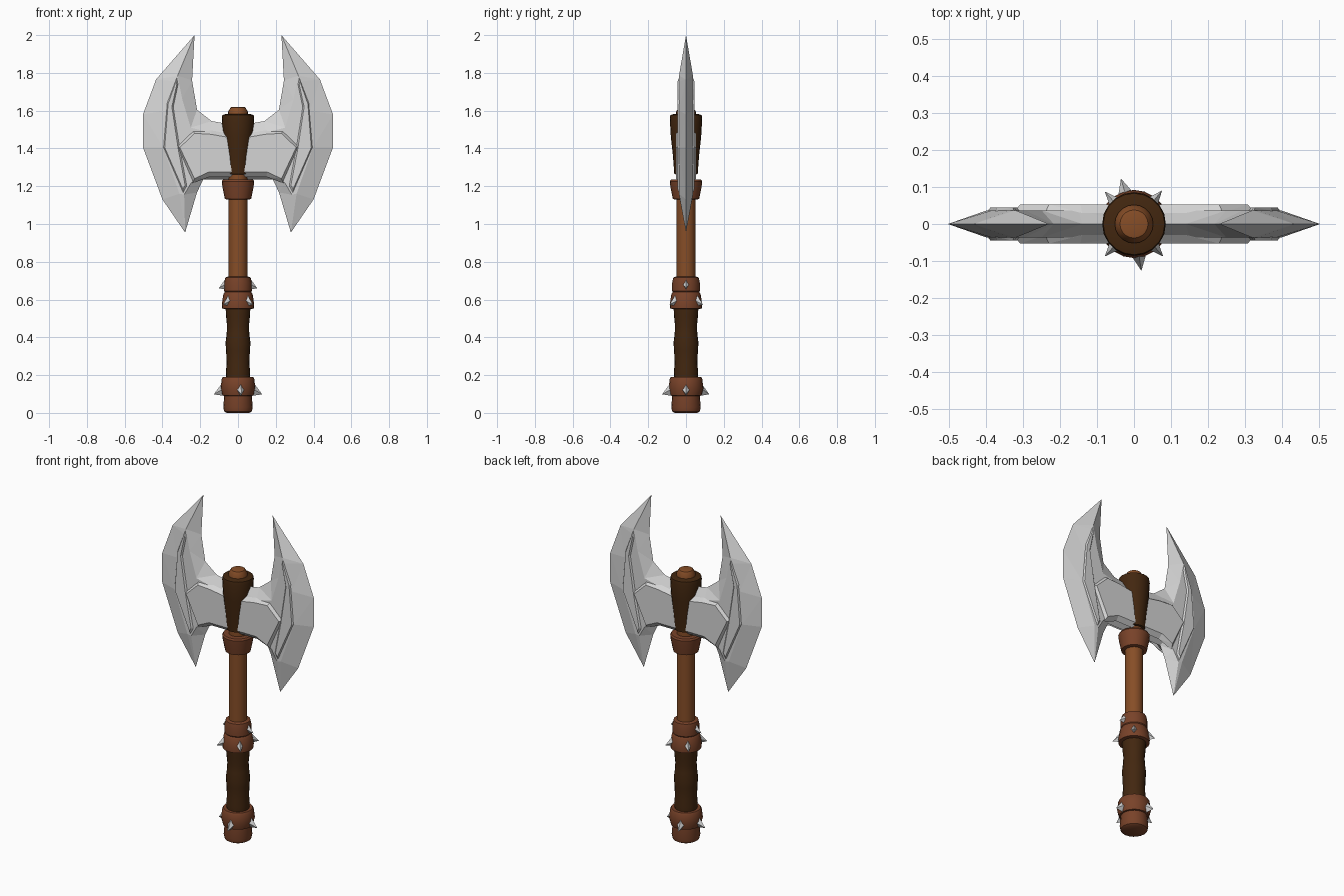
import bpy, bmesh, math
from mathutils import Vector

if "Cube" in bpy.data.objects:
    bpy.data.objects.remove(bpy.data.objects["Cube"])


def material(name, rgb):
    m = bpy.data.materials.new(name)
    m.diffuse_color = (*rgb, 1)
    m.use_nodes = True
    m.node_tree.nodes["Principled BSDF"].inputs["Base Color"].default_value = m.diffuse_color
    return m


STEEL = material("steel", (0.66, 0.66, 0.66))
WOOD = material("shaft wood", (0.24, 0.075, 0.02))
LEATHER = material("band leather", (0.19, 0.055, 0.022))
DARK = material("dark wrap", (0.055, 0.02, 0.005))


def finish(bm, name, mat, smooth=False):
    me = bpy.data.meshes.new(name)
    bm.to_mesh(me)
    bm.free()
    me.materials.append(mat)
    ob = bpy.data.objects.new(name, me)
    bpy.context.collection.objects.link(ob)
    if smooth:
        bpy.ops.object.select_all(action='DESELECT')
        ob.select_set(True)
        bpy.context.view_layer.objects.active = ob
        bpy.ops.object.shade_smooth_by_angle(angle=math.radians(32))
    return ob


def lathe(name, profile, mat, sides=20):
    """Closed solid of revolution from (radius, z) pairs, bottom to top."""
    bm = bmesh.new()
    rings = []
    for r, z in profile:
        rings.append([bm.verts.new((r * math.cos(2 * math.pi * i / sides),
                                    r * math.sin(2 * math.pi * i / sides), z))
                      for i in range(sides)])
    for a, b in zip(rings, rings[1:]):
        for i in range(sides):
            j = (i + 1) % sides
            bm.faces.new((a[i], a[j], b[j], b[i]))
    bm.faces.new(rings[0][::-1])
    bm.faces.new(rings[-1])
    return finish(bm, name, mat, True)


def facet(name, outer, inner, y0, y1):
    """Bevelled plate: outer loop at depth y0, inner loop at y1, mirrored in x and y."""
    bm = bmesh.new()
    a = [bm.verts.new((x, -y0, z)) for x, z in outer]
    b = [bm.verts.new((x, -y1, z)) for x, z in inner]
    cap = bm.faces.new(b)
    n = len(a)
    for i in range(n):
        j = (i + 1) % n
        if outer[i][0] == 0 and outer[j][0] == 0:
            continue  # open on the mirror plane
        bm.faces.new((a[i], a[j], b[j], b[i]))
    bmesh.ops.recalc_face_normals(bm, faces=bm.faces)
    cap.normal_update()
    if cap.normal.y > 0:
        bmesh.ops.reverse_faces(bm, faces=bm.faces)
    bmesh.ops.triangulate(bm, faces=bm.faces)
    ob = finish(bm, name, STEEL)
    mod = ob.modifiers.new("mirror", 'MIRROR')
    mod.use_axis = (True, True, False)
    mod.merge_threshold = 0.0005
    return ob


# Blade body: sharp outline at y = 0 rising to a flat ridge
facet("blade_body",
      [(0, 1.52), (.14, 1.545), (.217, 1.605), (.243, 1.76), (.23, 2.0), (.434, 1.765),
       (.503, 1.58), (.503, 1.405), (.40, 1.13), (.28, .955), (.217, 1.167),
       (.185, 1.235), (0, 1.235)],
      [(0, 1.455), (.15, 1.485), (.25, 1.51), (.295, 1.66), (.32, 1.785), (.335, 1.755),
       (.383, 1.60), (.397, 1.405), (.31, 1.16), (.285, 1.155), (.25, 1.215),
       (.195, 1.265), (0, 1.265)], 0, .037)

# Raised crescent along each cutting edge
facet("blade_crescent",
      [(.323, 1.78), (.376, 1.64), (.396, 1.405), (.29, 1.16), (.268, 1.20),
       (.305, 1.40), (.34, 1.62), (.315, 1.74)],
      [(.328, 1.755), (.37, 1.635), (.388, 1.405), (.292, 1.185), (.28, 1.205),
       (.317, 1.40), (.35, 1.62), (.324, 1.74)], .034, .045)

# Raised centre plate joining both blades
facet("blade_centre_plate",
      [(0, 1.47), (.14, 1.495), (.24, 1.495), (.325, 1.41), (.24, 1.215),
       (.15, 1.25), (0, 1.25)],
      [(0, 1.45), (.145, 1.475), (.23, 1.48), (.308, 1.405), (.23, 1.24),
       (.155, 1.275), (0, 1.275)], .03, .053)

# Handle parts from bottom to top
lathe("pommel", [(.06, 0), (.073, .008), (.078, .03), (.073, .09), (.073, .1)], LEATHER)
lathe("pommel_band", [(.072, .09), (.082, .092), (.092, .13), (.086, .18), (.08, .19), (.06, .19)], LEATHER)
lathe("grip", [(.062, .18), (.064, .22), (.06, .26), (.063, .33), (.066, .37),
               (.06, .42), (.058, .46), (.063, .51), (.066, .56)], DARK)
lathe("lower_ring", [(.07, .55), (.085, .553), (.086, .575), (.077, .63), (.07, .64)], LEATHER)
lathe("upper_ring", [(.066, .635), (.073, .645), (.073, .69), (.067, .717), (.05, .722)], LEATHER)
lathe("shaft", [(.05, .7), (.05, 1.29)], WOOD)
lathe("head_collar", [(.06, 1.13), (.07, 1.133), (.083, 1.2), (.086, 1.225), (.08, 1.235), (.05, 1.235)], LEATHER)
lathe("head_sleeve", [(.05, 1.262), (.062, 1.265), (.069, 1.36), (.08, 1.46), (.086, 1.56),
                      (.083, 1.577), (.06, 1.583)], DARK)
lathe("top_cap", [(.052, 1.57), (.052, 1.595), (.038, 1.618), (.03, 1.62)], WOOD)


def spikes(name, z, radius, reach, angles, size):
    """Drooping four-sided spikes standing out from a band."""
    bm = bmesh.new()
    for deg in angles:
        t = math.radians(deg)
        out = Vector((math.cos(t), math.sin(t), 0))
        side = Vector((-math.sin(t), math.cos(t), 0))
        up = Vector((0, 0, 1))
        c = out * radius + up * z
        base = [bm.verts.new(c + side * (size * .62 * u) + up * (size * v))
                for u, v in ((1, 0), (0, 1), (-1, 0), (0, -1))]
        tip = bm.verts.new(out * reach + up * (z - size * .8))
        for i in range(4):
            bm.faces.new((base[i], base[(i + 1) % 4], tip))
        bm.faces.new(base[::-1])
    bmesh.ops.recalc_face_normals(bm, faces=bm.faces)
    finish(bm, name, STEEL)


spikes("pommel_spikes", .127, .08, .128, (0, 106, 180, 279), .036)
spikes("lower_ring_spikes", .597, .074, .118, (50, 132, 228, 312), .03)
spikes("upper_ring_spikes", .682, .066, .102, (0, 180), .028)
